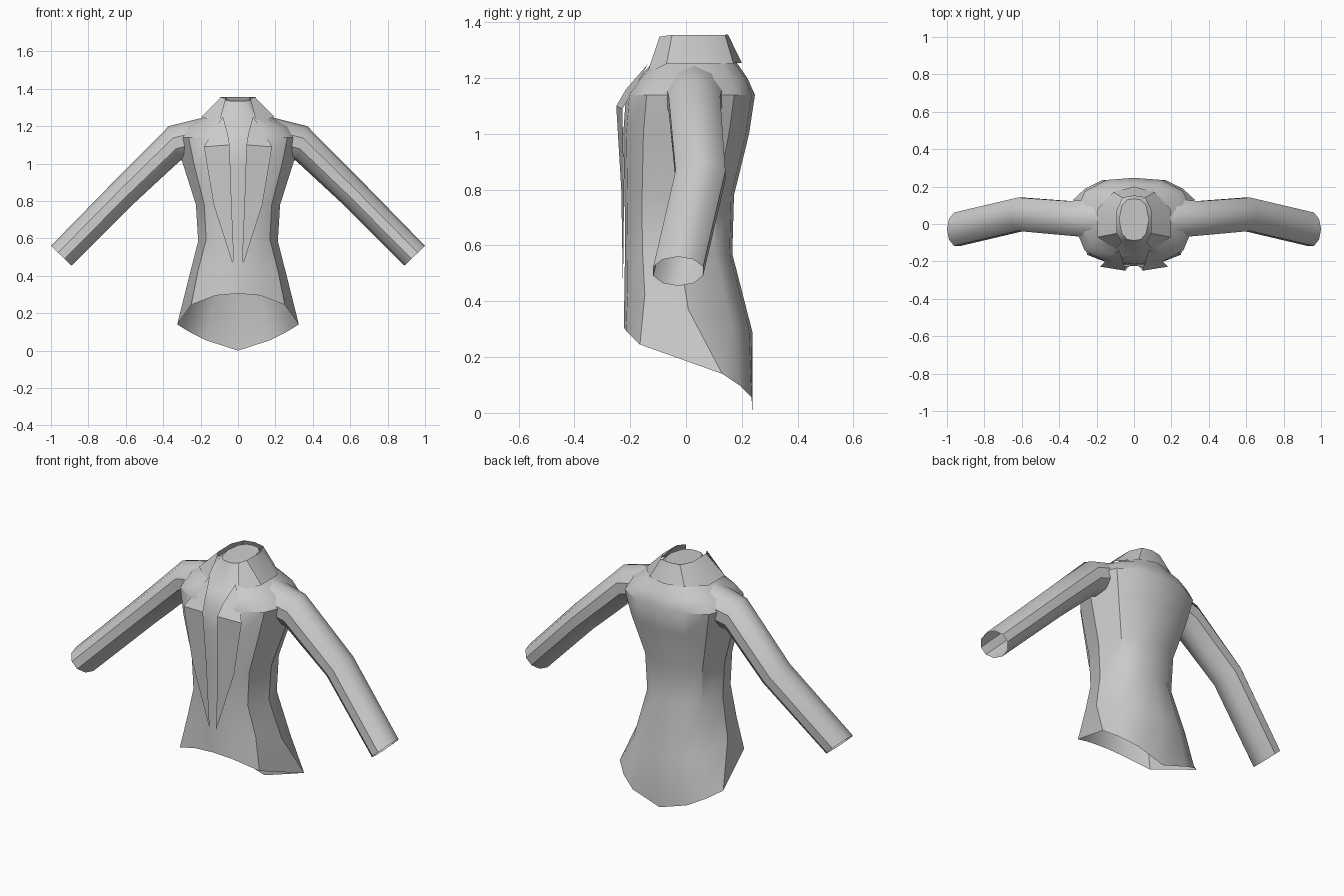
import bpy, bmesh
from math import sin, cos, pi, radians

if "Cube" in bpy.data.objects:
    bpy.data.objects.remove(bpy.data.objects["Cube"])


def finish(name, rows, closed=True, cap_top=False):
    """Skin a stack of point rows into one smooth-shaded surface."""
    bm = bmesh.new()
    grid = [[bm.verts.new(p) for p in row] for row in rows]
    n = len(grid[0])
    for a, b in zip(grid, grid[1:]):
        for i in range(n if closed else n - 1):
            j = (i + 1) % n
            bm.faces.new((a[i], a[j], b[j], b[i]))
    if cap_top:
        bm.faces.new(grid[-1])
    bmesh.ops.remove_doubles(bm, verts=bm.verts, dist=0.0005)
    bmesh.ops.recalc_face_normals(bm, faces=bm.faces)
    me = bpy.data.meshes.new(name)
    bm.to_mesh(me)
    bm.free()
    ob = bpy.data.objects.new(name, me)
    bpy.context.collection.objects.link(ob)
    bpy.ops.object.select_all(action='DESELECT')
    ob.select_set(True)
    bpy.context.view_layer.objects.active = ob
    bpy.ops.object.shade_smooth_by_angle(angle=radians(35))
    return ob


def mirrored(half):
    """Close a half ring that starts and ends on x = 0."""
    return half + [(-x, y, z) for x, y, z in half[-2:0:-1]]


def flip(rows):
    return [[(-x, y, z) for x, y, z in row] for row in rows]


# torso: curved hem, then rings (front z, back z, half width, front y, back y)
hem = [(0, -.222, .305), (.12, -.215, .295), (.25, -.165, .245), (.325, .13, .14),
       (.26, .19, .1), (.17, .235, .055), (0, .238, 0)]
torso_rings = [
    (.45, .29, .268, -.221, .238), (.60, .57, .213, -.218, .166),
    (.78, .78, .225, -.22, .172), (1.0, 1.0, .295, -.225, .226),
    (1.14, 1.14, .33, -.215, .247), (1.2, 1.2, .29, -.17, .22),
    (1.25, 1.25, .18, -.125, .185), (1.335, 1.345, .08, -.088, .135)]
SHAPE = [(0, -1), (.45, -.95), (.8, -.68), (1, 0), (.8, .68), (.45, .95), (0, 1)]


def torso_ring(zf, zb, hw, yf, yb):
    c, r = (yf + yb) / 2, (yb - yf) / 2
    return mirrored([(hw * u, c + r * v, zf + (zb - zf) * (v + 1) / 2) for u, v in SHAPE])


finish("torso", [mirrored(hem)] + [torso_ring(*r) for r in torso_rings], cap_top=True)

# sleeves: rings given by top x,z, bottom x,z, centre y and half depth
sleeve_rings = [
    (.19, 1.245, .22, 1.04, .03, .11), (.37, 1.2, .31, 1.015, .03, .097),
    (.66, .908, .55, .793, .052, .094), (1.0, .56, .89, .455, -.028, .094)]


def sleeve_ring(xt, zt, xb, zb, cy, ry, n=10):
    ring = []
    for i in range(n):
        a = 2 * pi * i / n
        t = (1 - cos(a)) / 2
        ring.append((xt + (xb - xt) * t, cy + ry * sin(a), zt + (zb - zt) * t))
    return ring


sleeve = [sleeve_ring(*r) for r in sleeve_rings]
finish("sleeve_right", sleeve)
finish("sleeve_left", flip(sleeve))

# turned-down collar, open at the front
low = [(.1, -.14, 1.215), (.195, -.07, 1.25), (.195, .08, 1.25), (.11, .17, 1.253), (0, .2, 1.255)]
high = [(.065, -.095, 1.348), (.09, -.05, 1.355), (.092, .07, 1.355), (.06, .14, 1.355), (0, .15, 1.357)]


def strip(half):
    return half + [(-x, y, z) for x, y, z in half[-2::-1]]


collar = finish("collar", [strip(low), strip(high)], closed=False)

# lapels: long pointed panels lying just proud of the chest
lapel = [[(.02, -.226, .44), (.021, -.226, .44)],
         [(.035, -.232, .8), (.13, -.222, .78)],
         [(.045, -.25, 1.1), (.182, -.228, 1.09)],
         [(.055, -.215, 1.16), (.135, -.18, 1.17)],
         [(.08, -.137, 1.25), (.081, -.137, 1.25)]]
for name, rows in (("lapel_right", lapel), ("lapel_left", flip(lapel))):
    ob = finish(name, rows, closed=False)
